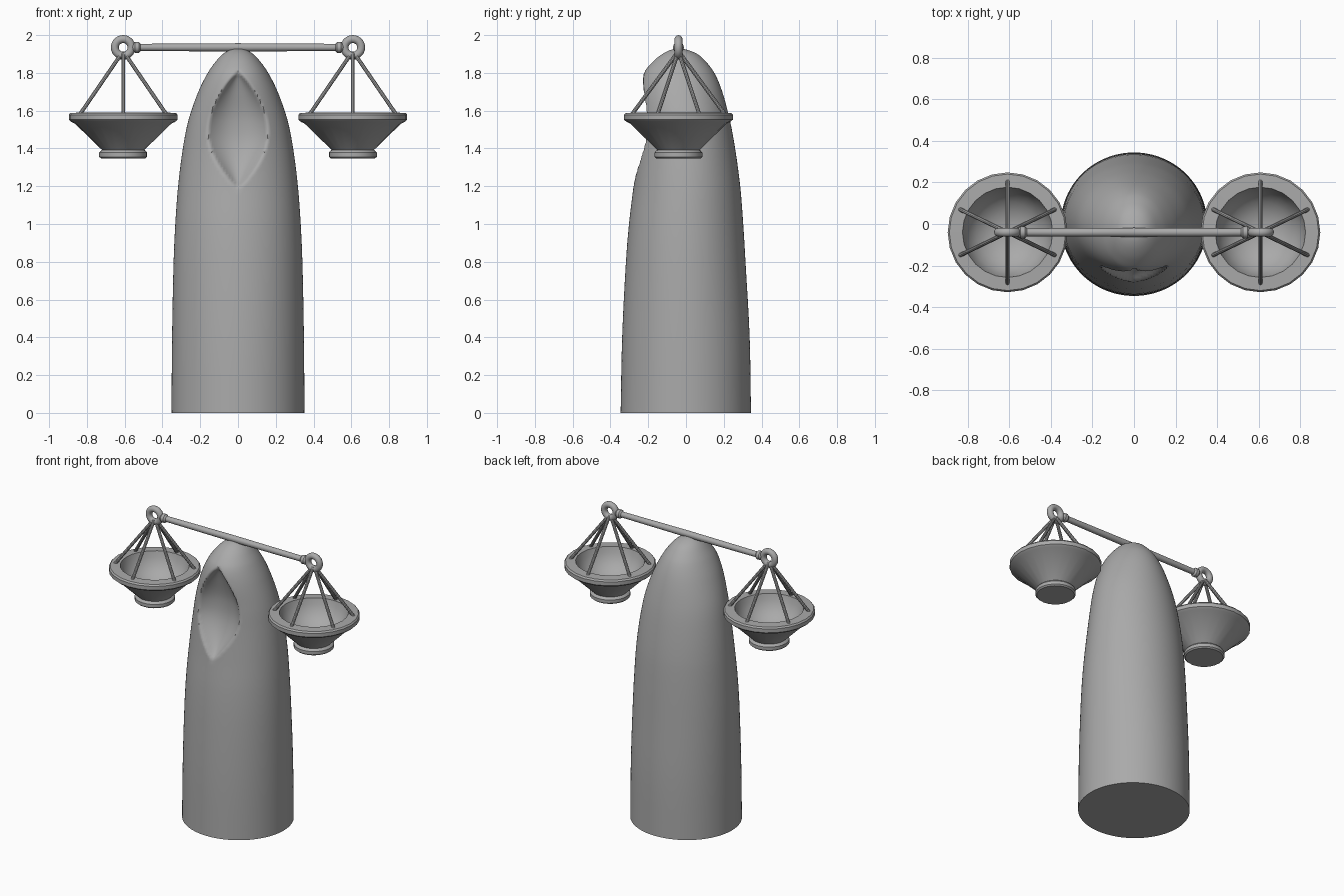
import bpy, bmesh, math
from mathutils import Vector

if "Cube" in bpy.data.objects:
    bpy.data.objects.remove(bpy.data.objects["Cube"])

stone = bpy.data.materials.new("plain grey")
stone.diffuse_color = (0.4, 0.4, 0.4, 1)
stone.use_nodes = True
stone.node_tree.nodes["Principled BSDF"].inputs["Base Color"].default_value = stone.diffuse_color


def finish(name, bm, angle=35):
    bmesh.ops.recalc_face_normals(bm, faces=bm.faces)
    me = bpy.data.meshes.new(name)
    bm.to_mesh(me)
    bm.free()
    me.materials.append(stone)
    ob = bpy.data.objects.new(name, me)
    bpy.context.collection.objects.link(ob)
    bpy.ops.object.select_all(action='DESELECT')
    ob.select_set(True)
    bpy.context.view_layer.objects.active = ob
    bpy.ops.object.shade_smooth_by_angle(angle=math.radians(angle))
    return ob


def skin(bm, rings):
    """Bridge a list of equal vertex rings."""
    for a, b in zip(rings, rings[1:]):
        n = len(a)
        for i in range(n):
            j = (i + 1) % n
            bm.faces.new((a[i], a[j], b[j], b[i]))


def lathe(name, profile, centre, n=24, axis='Z', angle=35):
    """Turn (radius, position) pairs round an axis; ends are capped."""
    bm = bmesh.new()
    rings = []
    for r, h in profile:
        ring = []
        for i in range(n):
            t = 2 * math.pi * i / n
            c, s = r * math.cos(t), r * math.sin(t)
            p = (c, s, h) if axis == 'Z' else (h, c, s)
            ring.append(bm.verts.new(Vector(p) + Vector(centre)))
        rings.append(ring)
    skin(bm, rings)
    bm.faces.new(rings[0])
    bm.faces.new(rings[-1])
    return finish(name, bm, angle)


def rod(name, a, b, r, n=10):
    a, b = Vector(a), Vector(b)
    bm = bmesh.new()
    bmesh.ops.create_cone(bm, cap_ends=True, segments=n, radius1=r, radius2=r,
                          depth=(b - a).length)
    bm.transform((b - a).to_track_quat('Z', 'Y').to_matrix().to_4x4())
    bmesh.ops.translate(bm, verts=bm.verts, vec=(a + b) / 2)
    return finish(name, bm)


def torus(name, centre, major, minor, n=28, m=14):
    """Ring standing in the x-z plane."""
    bm = bmesh.new()
    rings = []
    for i in range(n):
        t = 2 * math.pi * i / n
        ring = []
        for j in range(m):
            u = 2 * math.pi * j / m
            r = major + minor * math.cos(u)
            ring.append(bm.verts.new(Vector(centre) + Vector(
                (r * math.cos(t), minor * math.sin(u), r * math.sin(t)))))
        rings.append(ring)
    skin(bm, rings + rings[:1])
    return finish(name, bm, 60)


# Body: height, half width, front depth, back depth
BODY = [(0, .352, .346, .344), (.4, .349, .338, .337), (.8, .341, .318, .315),
        (1.0, .332, .302, .303), (1.2, .317, .278, .287), (1.4, .292, .258, .26),
        (1.55, .262, .25, .232), (1.7, .21, .245, .192), (1.8, .16, .222, .15),
        (1.86, .118, .175, .105), (1.9, .08, .125, .06), (1.923, .04, .078, .005),
        (1.93, .004, .04, -.034)]


def body_at(z):
    """Catmull-Rom interpolation of the body sections."""
    k = next((i for i in range(len(BODY) - 1) if z <= BODY[i + 1][0]), len(BODY) - 2)
    p0, p1, p2, p3 = (BODY[min(max(k + d, 0), len(BODY) - 1)] for d in (-1, 0, 1, 2))
    h = p2[0] - p1[0]
    t = (z - p1[0]) / h
    out = []
    for c in (1, 2, 3):
        m1 = (p2[c] - p0[c]) / (p2[0] - p0[0]) * h
        m2 = (p3[c] - p1[c]) / (p3[0] - p1[0]) * h
        out.append((2*t**3 - 3*t*t + 1) * p1[c] + (t**3 - 2*t*t + t) * m1
                   + (3*t*t - 2*t**3) * p2[c] + (t**3 - t*t) * m2)
    return out


def hollow(x, z):
    """0 outside the hood opening, rising to 1 at its middle."""
    if not 1.19 < z < 1.80:
        return 0
    if z < 1.48:
        w = .158 * math.sin(math.pi / 2 * (z - 1.19) / .29) ** .9
    else:
        w = .158 * math.cos(math.pi / 2 * (z - 1.48) / .32) ** .75
    d = max(0, 1 - abs(x) / max(w, 1e-4))
    return (1 - (1 - d) ** 2.2) * min(1, w / .158) ** .8


# Robed figure with a hood opening in front
bm = bmesh.new()
N = 128
heights = [i * .1 for i in range(11)] + [1.05, 1.1, 1.15]
heights += [1.18 + .0125 * i for i in range(50)]
heights += [1.81 + .01 * i for i in range(12)] + [1.925, 1.93]
rings = []
for z in heights:
    w, f, b = body_at(z)
    mid, ry = (b - f) / 2, (b + f) / 2
    ring = []
    for i in range(N):
        t = 2 * math.pi * i / N
        x, y = w * math.cos(t), mid + ry * math.sin(t)
        if y < mid:
            y += .11 * hollow(x, z)
        ring.append(bm.verts.new((x, y, z)))
    rings.append(ring)
skin(bm, rings)
bm.faces.new(rings[0])
bm.faces.new(rings[-1])
finish("hooded_body", bm, 50)

# Balance beam with flared collars
Y, Z, X = -.04, 1.935, .608
half = [(.019, .5), (.019, .515), (.029, .525), (.029, .545), (.018, .56)]
lathe("beam", [(r, -h) for r, h in reversed(half)] + [(.022, 0)] + half,
      (0, Y, Z), 16, 'X')

# Pan profile: foot, flared underside, rounded rim, hollow bowl
PAN = [(.118, 1.348), (.127, 1.356), (.127, 1.378), (.118, 1.388), (.112, 1.392),
       (.256, 1.532), (.274, 1.54), (.288, 1.552), (.288, 1.578), (.28, 1.588),
       (.217, 1.59), (.207, 1.55), (.185, 1.505), (.15, 1.465), (.1, 1.435),
       (.05, 1.422), (.004, 1.42)]
ENDS = [(0, .245), (0, -.245)] + [(sx * .228, sy * .11) for sx in (-1, 1) for sy in (-1, 1)]

for side, s in (("left", -1), ("right", 1)):
    torus(side + "_ring", (s * X, Y, Z), .044, .021)
    lathe(side + "_pan", PAN, (s * X, Y, 0), 24)
    for i, (dx, dy) in enumerate(ENDS):
        rod(f"{side}_hanger_{i + 1}", (s * X + dx * .03, Y + dy * .03, 1.905),
            (s * X + dx, Y + dy, 1.582), .0105)
